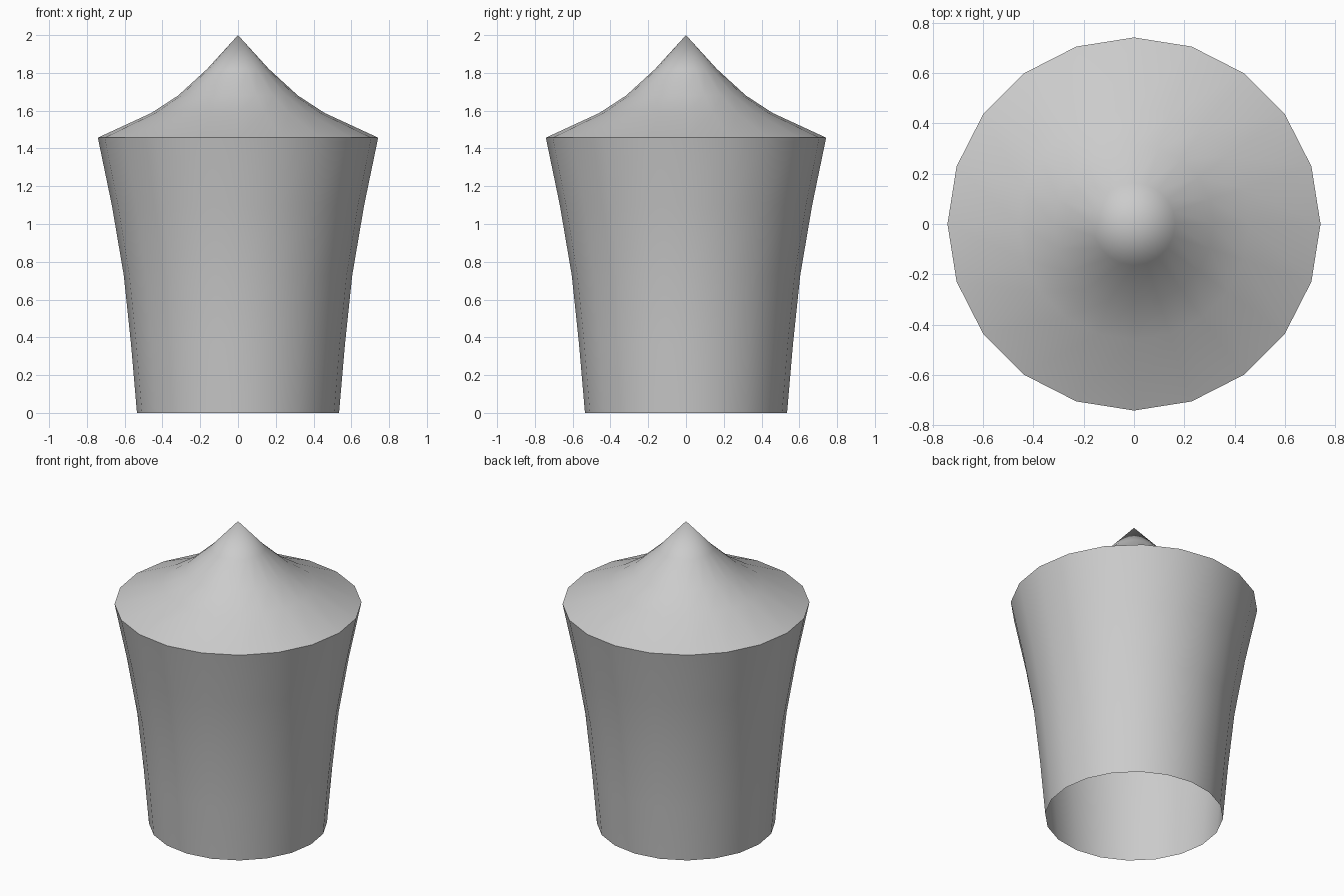
import bpy, bmesh
from math import sin, cos, tau, radians

if "Cube" in bpy.data.objects:
    bpy.data.objects.remove(bpy.data.objects["Cube"])

SIDES = 20

def revolve(name, profile):
    """Spin a (radius, height) profile round z; zero radius makes a tip."""
    bm = bmesh.new()
    rings = []
    for r, z in profile:
        n = SIDES if r > 0 else 1
        rings.append([bm.verts.new((r * cos(tau * i / SIDES), r * sin(tau * i / SIDES), z))
                      for i in range(n)])
    for lo, hi in zip(rings, rings[1:]):
        for i in range(SIDES):
            j = (i + 1) % SIDES
            if len(hi) == 1:
                bm.faces.new((lo[i], lo[j], hi[0]))
            else:
                bm.faces.new((lo[i], lo[j], hi[j], hi[i]))
    mesh = bpy.data.meshes.new(name)
    bm.to_mesh(mesh)
    bm.free()
    obj = bpy.data.objects.new(name, mesh)
    bpy.context.collection.objects.link(obj)
    bpy.ops.object.select_all(action='DESELECT')
    obj.select_set(True)
    bpy.context.view_layer.objects.active = obj
    bpy.ops.object.shade_smooth_by_angle(angle=radians(40))
    return obj

# Flared wall, open at the bottom
revolve("wall", [(0.535, 0), (0.566, 0.36), (0.605, 0.73), (0.668, 1.10), (0.742, 1.457)])

# Concave pointed roof
revolve("roof", [(0.742, 1.457), (0.46, 1.587), (0.317, 1.68), (0.164, 1.82), (0, 2.0)])
